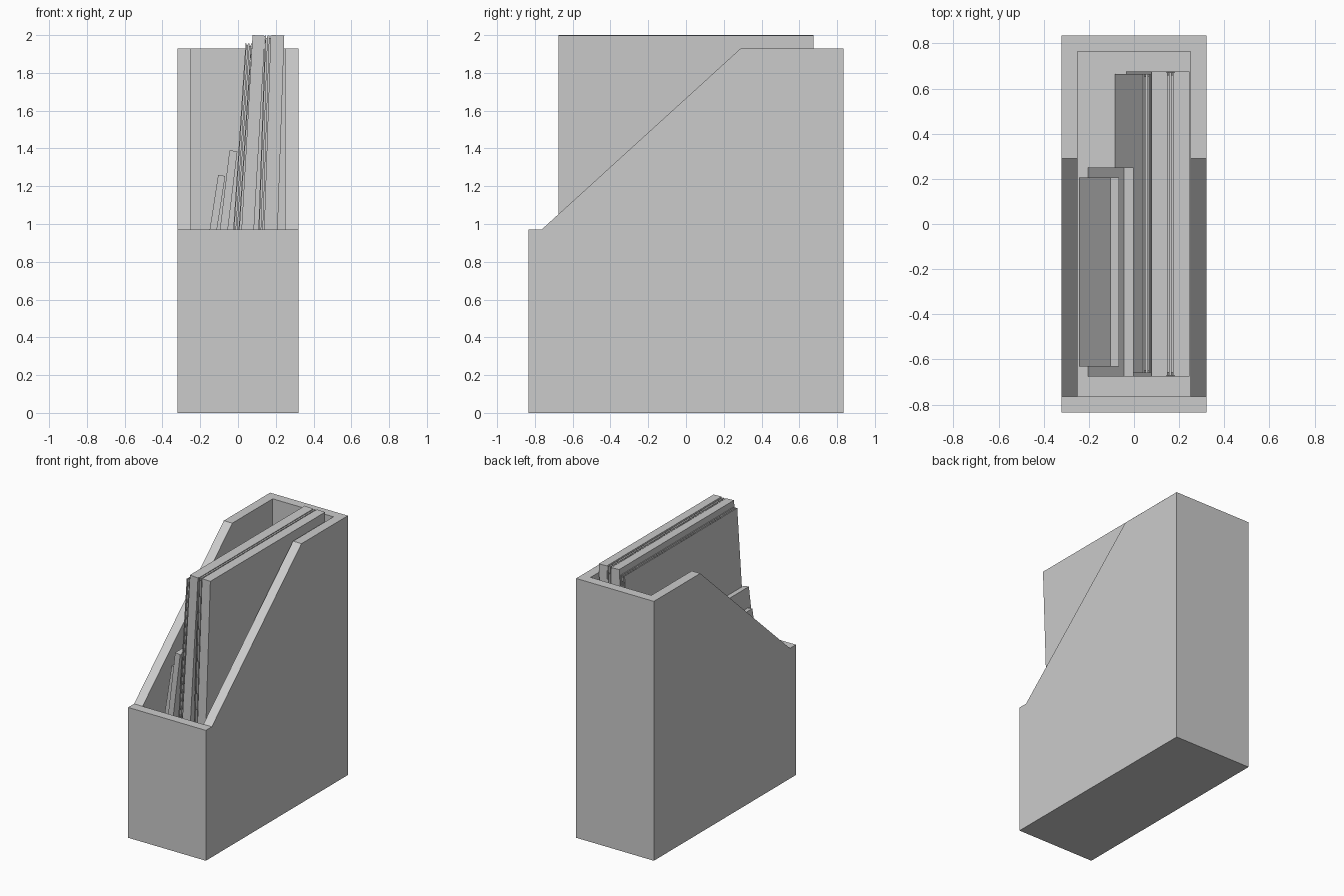
import bpy, bmesh, math
from mathutils import Matrix, Vector

cube = bpy.data.objects.get("Cube")
if cube:
    bpy.data.objects.remove(cube, do_unlink=True)

grey = bpy.data.materials.new("plain grey")
grey.use_nodes = True
color = (0.6, 0.6, 0.6, 1)
grey.diffuse_color = color
grey.node_tree.nodes["Principled BSDF"].inputs["Base Color"].default_value = color

W, D, WALL = 0.32, 0.835, 0.07
FRONT, BACK = 0.97, 1.93


def finish(bm, name):
    bmesh.ops.recalc_face_normals(bm, faces=bm.faces)
    mesh = bpy.data.meshes.new(name)
    bm.to_mesh(mesh)
    bm.free()
    mesh.materials.append(grey)
    obj = bpy.data.objects.new(name, mesh)
    bpy.context.collection.objects.link(obj)
    return obj


def add_box(bm, low, high):
    low, high = Vector(low), Vector(high)
    place = Matrix.Translation((low + high) / 2) @ Matrix.Diagonal((*(high - low), 1))
    bmesh.ops.create_cube(bm, size=1, matrix=place)


# Holder: side profile extruded across the width, then hollowed out
bm = bmesh.new()
profile = [(-D, 0), (-D, FRONT), (WALL - D, FRONT), (0.29, BACK), (D, BACK), (D, 0)]
face = bm.faces.new([bm.verts.new((-W, y, z)) for y, z in profile])
side = bmesh.ops.extrude_face_region(bm, geom=[face])["geom"]
bmesh.ops.translate(bm, vec=(2 * W, 0, 0),
                    verts=[v for v in side if isinstance(v, bmesh.types.BMVert)])
holder = finish(bm, "magazine_holder")

bm = bmesh.new()
add_box(bm, (WALL - W, WALL - D, WALL), (W - WALL, D - WALL, BACK + 1))
cavity = finish(bm, "cavity_cutter")
cavity.hide_render = True
cavity.hide_viewport = True
cut = holder.modifiers.new("hollow", "BOOLEAN")
cut.operation = "DIFFERENCE"
cut.solver = "EXACT"
cut.object = cavity


def leaning_book(name, x, top, thick, y0, y1, slope, bottom=WALL, covers=False):
    """x and top locate the upper left edge; the book leans towards +x."""
    bm = bmesh.new()
    angle = math.atan(slope)
    length = (top - bottom) / math.cos(angle) - thick * slope
    if covers:
        board, inset = 0.006, 0.012
        add_box(bm, (0, y0, -length), (board, y1, 0))
        add_box(bm, (thick - board, y0, -length), (thick, y1, 0))
        # Page block with a shallow groove beside each cover
        add_box(bm, (board, y0 + inset, -length), (thick - board, y1 - inset, -inset))
        add_box(bm, (2 * board, y0, -length), (thick - 2 * board, y1, 0))
    else:
        add_box(bm, (0, y0, -length), (thick, y1, 0))
    bm.transform(Matrix.Translation((x, 0, top)) @ Matrix.Rotation(angle, 4, "Y"))
    finish(bm, name)


# Contents, from the right wall of the holder to the left
leaning_book("small_booklet", -0.105, 1.26, 0.038, -0.63, 0.205, 0.155, bottom=0.36)
leaning_book("short_book", -0.045, 1.39, 0.042, -0.675, 0.25, 0.121)
leaning_book("thin_folder", 0.04, 1.957, 0.034, -0.66, 0.665, 0.066, covers=True)
leaning_book("thick_book_inner", 0.077, 2.0, 0.066, -0.675, 0.675, 0.057)
leaning_book("tall_folder", 0.143, 1.998, 0.036, -0.67, 0.672, 0.034, covers=True)
leaning_book("thick_book_outer", 0.179, 2.0, 0.066, -0.675, 0.675, 0.034)
